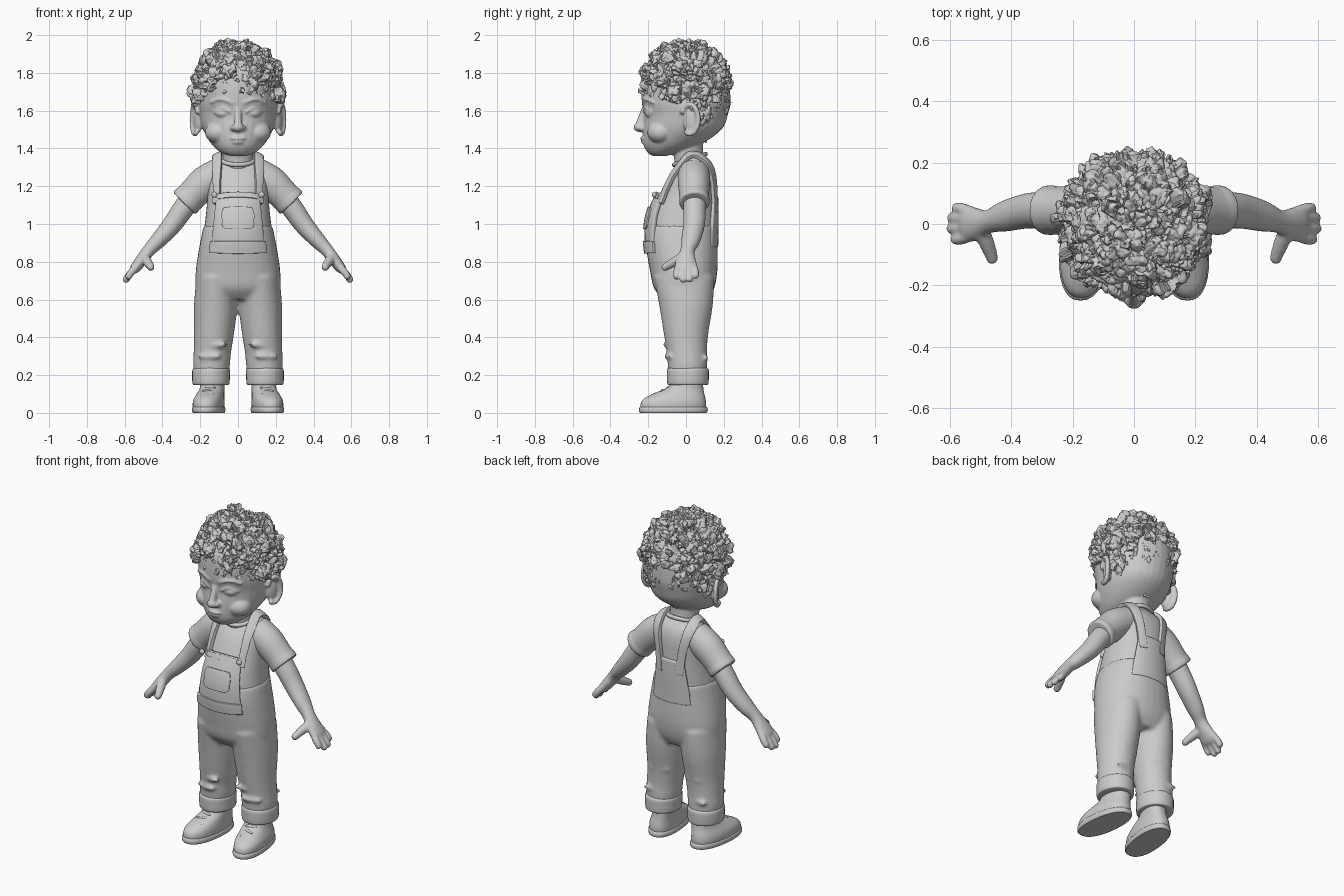
import bpy, bmesh, math
from mathutils import Vector, Matrix, noise

if "Cube" in bpy.data.objects:
    bpy.data.objects.remove(bpy.data.objects["Cube"])

clay = bpy.data.materials.new("clay grey")
clay.use_nodes = True
clay.diffuse_color = (0.6, 0.6, 0.6, 1)
clay.node_tree.nodes["Principled BSDF"].inputs["Base Color"].default_value = (0.6, 0.6, 0.6, 1)


def spline(rows, steps):
    """Catmull-Rom interpolation through rows of numbers."""
    rows = [Vector(r) for r in rows]
    out = []
    for i in range(len(rows) - 1):
        a, b, c, d = (rows[min(max(i + k, 0), len(rows) - 1)] for k in (-1, 0, 1, 2))
        for s in range(steps):
            t = s / steps
            out.append(b + (c - a) * t / 2 + (a - b * 2.5 + c * 2 - d / 2) * t ** 2
                       + (b * 1.5 - a / 2 - c * 1.5 + d / 2) * t ** 3)
    return out + [rows[-1]]


def loft(bm, rings, tilt=False, power=2.0, sides=32, steps=5):
    """Closed tube through rings of (x, y, z, half width, half depth)."""
    rings = spline(rings, steps)
    loops = []
    for i, r in enumerate(rings):
        t = Vector((0, 0, 1))
        if tilt:
            t = (Vector(rings[min(i + 1, len(rings) - 1)][:3]) - Vector(rings[max(i - 1, 0)][:3])).normalized()
        u = Vector((0, 1, 0))
        u = (u - t * u.dot(t)).normalized()
        v = u.cross(t)
        loop = []
        for k in range(sides):
            a = math.tau * k / sides
            c, s = math.cos(a), math.sin(a)
            c = math.copysign(abs(c) ** (2 / power), c)
            s = math.copysign(abs(s) ** (2 / power), s)
            loop.append(bm.verts.new(Vector(r[:3]) + v * c * r[3] + u * s * r[4]))
        loops.append(loop)
    faces = [bm.faces.new(loops[0]), bm.faces.new(loops[-1])]
    for p, q in zip(loops, loops[1:]):
        for k in range(sides):
            n = (k + 1) % sides
            faces.append(bm.faces.new((p[k], p[n], q[n], q[k])))
    bmesh.ops.recalc_face_normals(bm, faces=faces)


def ball(bm, place, size, turn=0.0):
    m = Matrix.Translation(place) @ Matrix.Rotation(turn, 4, 'Z') @ Matrix.Diagonal((*size, 1))
    bmesh.ops.create_uvsphere(bm, u_segments=24, v_segments=16, radius=1, matrix=m)


def finish(bm, name, voxel=0, smooth=4, mirror=False, angle=40):
    mesh = bpy.data.meshes.new(name)
    bm.to_mesh(mesh)
    bm.free()
    ob = bpy.data.objects.new(name, mesh)
    bpy.context.collection.objects.link(ob)
    mesh.materials.append(clay)
    bpy.ops.object.select_all(action='DESELECT')
    ob.select_set(True)
    bpy.context.view_layer.objects.active = ob
    bpy.ops.object.shade_smooth_by_angle(angle=math.radians(angle))
    if voxel:
        m = ob.modifiers.new("blend", 'REMESH')
        m.mode, m.voxel_size, m.use_smooth_shade = 'VOXEL', voxel, True
        m = ob.modifiers.new("soften", 'SMOOTH')
        m.iterations = smooth
    if mirror:
        ob.modifiers.new("mirror", 'MIRROR')
    return ob


def patch(name, rows, target, lift=0.004, thick=0.018, mirror=False, cols=14):
    """Cloth panel through rows of (x left, x right, y, z), laid on a target."""
    bm = bmesh.new()
    grid = [[bm.verts.new((r[0] + (r[1] - r[0]) * c / cols, r[2], r[3])) for c in range(cols + 1)]
            for r in spline(rows, 6)]
    for p, q in zip(grid, grid[1:]):
        for c in range(cols):
            bm.faces.new((p[c], p[c + 1], q[c + 1], q[c]))
    ob = finish(bm, name)
    m = ob.modifiers.new("lay on cloth", 'SHRINKWRAP')
    m.target, m.offset, m.wrap_mode = target, lift, 'ABOVE_SURFACE'
    m = ob.modifiers.new("thickness", 'SOLIDIFY')
    m.thickness, m.offset = thick, 0
    m = ob.modifiers.new("soft edge", 'BEVEL')
    m.width, m.segments = 0.005, 2
    if mirror:
        ob.modifiers.new("mirror", 'MIRROR')
    return ob


# Head with face, ears and neck
bm = bmesh.new()
loft(bm, [(0, -.14, 1.36, .035, .035), (0, -.125, 1.375, .085, .075), (0, -.075, 1.42, .138, .15),
          (0, -.02, 1.5, .185, .208), (0, 0, 1.58, .203, .222), (0, 0, 1.66, .21, .235),
          (0, 0, 1.8, .2, .22), (0, 0, 1.9, .12, .14)])
loft(bm, [(0, .03, 1.25, .1, .09), (0, .02, 1.32, .083, .08), (0, .01, 1.39, .082, .08), (0, 0, 1.5, .09, .09)])
loft(bm, [(0, -.21, 1.62, .02, .02), (0, -.235, 1.56, .018, .02), (0, -.25, 1.52, .024, .02)], tilt=True)
ball(bm, (0, -.249, 1.512), (.03, .028, .025))
ball(bm, (0, -.222, 1.453), (.042, .022, .01))
ball(bm, (0, -.217, 1.434), (.034, .022, .012))
ball(bm, (0, -.175, 1.395), (.04, .03, .025))
for s in (-1, 1):
    ball(bm, (s * .024, -.237, 1.508), (.018, .02, .016))
    ball(bm, (s * .1, -.135, 1.485), (.075, .07, .06))
    ball(bm, (s * .083, -.19, 1.587), (.04, .026, .024), s * .35)
    for k in range(9):
        f = k / 8
        ball(bm, (s * (.035 + .1 * f), -.224 + .05 * f * f, 1.642 + .018 * math.sin(f * 3)), (.016, .013, .008))
        ball(bm, (s * (.043 + .08 * f), -.217 + .04 * f * f, 1.592 + .02 * math.sin(f * math.pi)), (.009, .011, .006))
    ball(bm, (s * .212, .022, 1.55), (.02, .04, .07), s * -.4)
    for k in range(22):
        a = -2 + 4.6 * k / 21
        ball(bm, (s * (.228 + .016 * math.cos(a)), .02 + .045 * math.cos(a), 1.555 + .078 * math.sin(a)), (.014,) * 3)
finish(bm, "head", .007, 3)

# Curly hair: a ball broken into overlapping clumps, tucked in below the hairline
bm = bmesh.new()
bmesh.ops.create_icosphere(bm, subdivisions=7, radius=1)
core = Vector((0, 0, 1.64))
for v in bm.verts:
    d = v.co.normalized()
    w = d * 3.6 + noise.noise_vector(d * 5) * .35
    dist, pts = noise.voronoi(w)
    fine, fine_pts = noise.voronoi(d * 8 + noise.noise_vector(d * 9) * .4)
    lump = noise.cell(pts[0] * 37) * .018 - dist[0] * .035
    lump += noise.cell(fine_pts[0] * 53) * .012 - fine[0] * .012 + noise.noise(d * 20) * .006
    r = .262 + lump
    p = Vector((d.x * r, d.y * r, 1.722 + d.z * r * (1.03 if d.z > 0 else 1.27)))
    y = p.y
    line = 1.69 - max(0, min(1, (y + .22) / .25)) * .08 - max(0, min(1, (y - .02) / .08)) * .19
    line += noise.noise(d * 9) * .025
    if p.z < line:
        p = core + (p - core) * .68
    v.co = p
finish(bm, "curly_hair", angle=50)

# Shirt body, sleeves and collar
bm = bmesh.new()
loft(bm, [(0, -.02, .82, .195, .175), (0, -.022, .95, .183, .178), (0, -.014, 1.05, .17, .172),
          (0, .006, 1.15, .162, .15), (0, .03, 1.25, .163, .122), (0, .045, 1.31, .155, .09),
          (0, .042, 1.35, .125, .058), (0, .035, 1.37, .085, .05)], power=2.2)
shirt = finish(bm, "shirt", .012, 4)
bm = bmesh.new()
loft(bm, [(.09, .042, 1.27, .085, .085), (.17, .042, 1.22, .09, .085), (.23, .043, 1.165, .083, .08),
          (.285, .045, 1.11, .08, .077)], tilt=True)
loft(bm, [(.262, .045, 1.133, .083, .081), (.285, .045, 1.11, .084, .081)], tilt=True)
finish(bm, "sleeve", .008, 2, mirror=True)
bpy.ops.mesh.primitive_torus_add(major_radius=.088, minor_radius=.012, location=(0, .02, 1.342),
                                 rotation=(.33, 0, 0), major_segments=40, minor_segments=10)
collar = bpy.context.object
collar.name = "shirt_collar"
collar.data.materials.append(clay)
bpy.ops.object.shade_smooth()

# Arms and hands
bm = bmesh.new()
loft(bm, [(.22, .045, 1.17, .06, .06), (.29, .045, 1.08, .057, .06), (.35, .042, .995, .052, .057),
          (.42, .025, .915, .043, .05), (.472, .008, .86, .034, .038), (.51, 0, .81, .032, .052),
          (.545, 0, .765, .027, .06), (.56, 0, .745, .015, .05)], tilt=True)
for y, tip, drop in ((.052, .585, .715), (.02, .6, .695), (-.015, .602, .692), (-.05, .588, .71)):
    loft(bm, [(.525, y * .75, .79, .019, .017), (.56, y * .95, .75, .02, .019), (tip - .012, y, drop + .02, .018, .018)], True)
    ball(bm, (tip - .01, y, drop + .014), (.019, .018, .019))
loft(bm, [(.5, -.01, .83, .026, .026), (.48, -.06, .8, .025, .025), (.463, -.105, .775, .02, .02)], True)
ball(bm, (.462, -.11, .772), (.02, .021, .02))
finish(bm, "arm", .007, 3, mirror=True)

# Dungaree trousers with soft folds
bm = bmesh.new()
loft(bm, [(0, 0, .6, .18, .12), (0, -.01, .66, .222, .16), (0, -.012, .75, .224, .178),
          (0, -.02, .85, .21, .188), (0, -.024, .92, .197, .19), (0, -.02, .99, .183, .184)], power=2.2)
for s in (-1, 1):
    loft(bm, [(s * .11, -.01, .72, .11, .16), (s * .118, 0, .57, .115, .142), (s * .127, 0, .42, .106, .118),
              (s * .136, .005, .32, .099, .106), (s * .14, .008, .26, .098, .105), (s * .142, .01, .19, .09, .1)])
    for k, (z, y) in enumerate(((.3, -.095), (.36, -.102), (.29, .1), (.42, .1))):
        ball(bm, (s * (.13 + .02 * (-1) ** k), y, z), (.065, .016, .014), s * .2)
trousers = finish(bm, "trousers", .011, 5)

# Rolled trouser cuffs
bm = bmesh.new()
loft(bm, [(.143, .01, .148, .09, .1), (.143, .01, .156, .098, .109), (.143, .01, .2, .1, .111),
          (.142, .01, .228, .099, .11), (.142, .01, .24, .09, .1)], steps=4)
finish(bm, "trouser_cuff", mirror=True, angle=60)

# Bib, pocket, waistband, back panel and straps
bib = patch("bib", [(-.18, .18, -.22, .88), (-.165, .165, -.21, 1), (-.145, .145, -.18, 1.1), (-.125, .125, -.15, 1.17)],
            shirt, .01, .022)
patch("bib_hem", [(-.126, .126, -.18, 1.145), (-.122, .122, -.18, 1.175)], shirt, .016, .022)
patch("bib_pocket", [(-.07, .07, -.24, .975), (-.095, .095, -.24, .995), (-.1, .1, -.23, 1.05), (-.088, .088, -.22, 1.1)],
      shirt, .022, .014)
patch("waistband", [(-.175, .175, -.2, .845), (-.18, .18, -.21, .875), (-.175, .175, -.21, .91)], trousers, .006)
patch("back_panel", [(-.16, .16, .18, .88), (-.14, .14, .18, 1), (-.1, .1, .18, 1.14)], shirt, .006, .02)
patch("strap", [(.105, .165, -.16, 1.12), (.1, .158, -.12, 1.21), (.09, .15, -.06, 1.3), (.085, .145, .03, 1.38),
                (.075, .135, .12, 1.31), (.06, .115, .16, 1.2), (.045, .1, .18, 1.06)], shirt, .009, .02, True, 6)
bm = bmesh.new()
ball(bm, (.125, -.168, 1.155), (.016, .012, .016))
finish(bm, "strap_button", mirror=True)

# Shoes with soles and laces, toes turned slightly out
def turn_out(bm):
    for v in bm.verts:
        v.co.x -= (v.co.y + .06) * .1


bm = bmesh.new()
loft(bm, [(.155, -.067, .01, .078, .17), (.155, -.067, .045, .082, .175), (.153, -.06, .075, .079, .164),
          (.147, -.035, .105, .07, .132), (.142, -.003, .135, .064, .095), (.142, .01, .18, .062, .08)], power=2.3)
turn_out(bm)
finish(bm, "shoe", .009, 3, mirror=True)
bm = bmesh.new()
loft(bm, [(.155, -.067, 0, .08, .176), (.155, -.067, .008, .085, .182), (.155, -.067, .026, .085, .181),
          (.155, -.067, .032, .08, .175)], power=2.3, steps=2)
turn_out(bm)
finish(bm, "shoe_sole", mirror=True)
bm = bmesh.new()
for k in range(3):
    ball(bm, (.148, -.155 + .032 * k, .1 + .017 * k), (.036, .009, .009), .25 * (-1) ** k)
turn_out(bm)
finish(bm, "shoe_laces", mirror=True)
